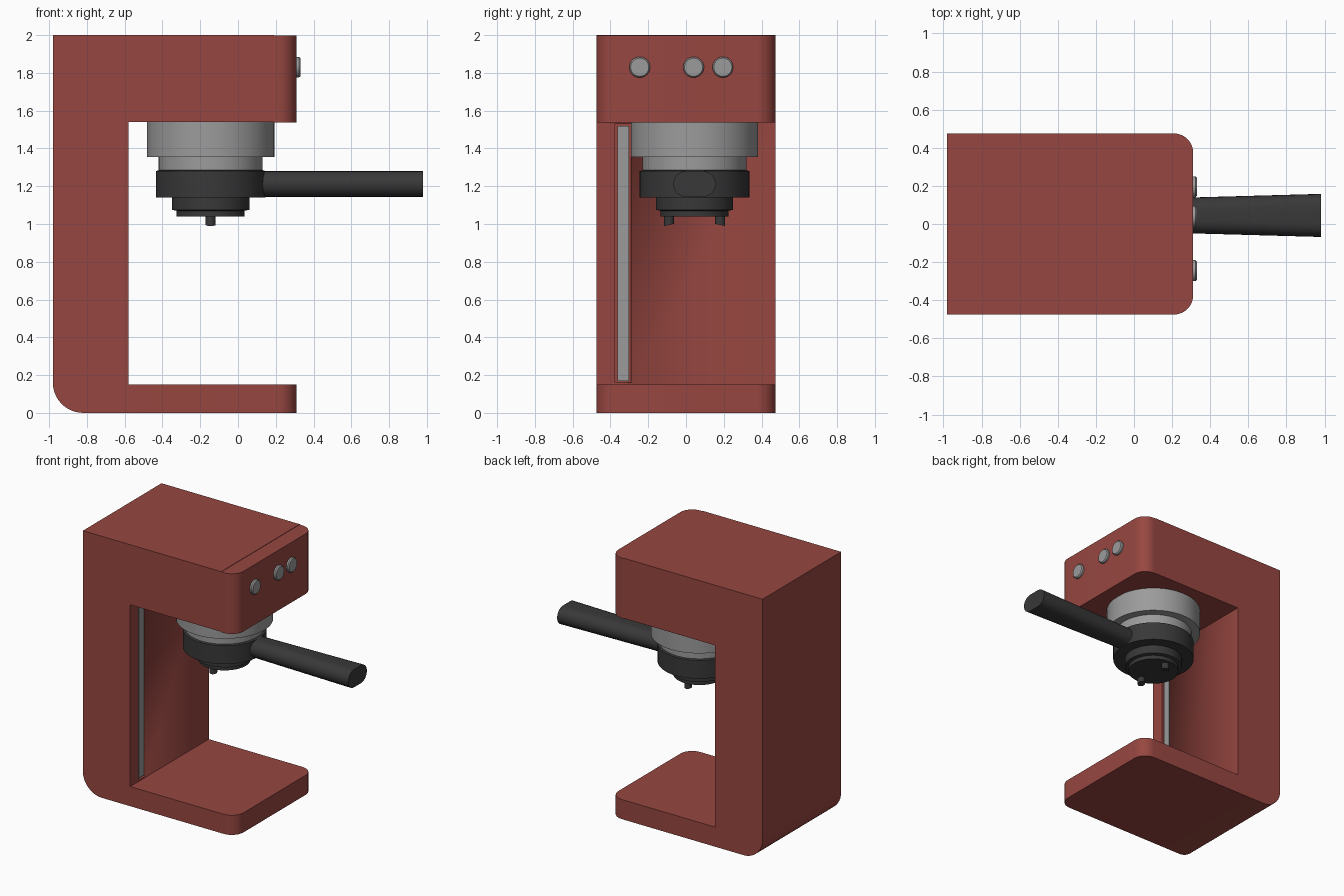
import bpy, bmesh, math
from mathutils import Vector

cube = bpy.data.objects.get("Cube")
if cube:
    bpy.data.objects.remove(cube, do_unlink=True)


def material(name, rgb):
    m = bpy.data.materials.new(name)
    m.use_nodes = True
    m.diffuse_color = (*rgb, 1)
    m.node_tree.nodes["Principled BSDF"].inputs["Base Color"].default_value = (*rgb, 1)
    return m


RED = material("red_enamel", (0.31, 0.062, 0.052))
GREY = material("brushed_steel", (0.33, 0.33, 0.33))
DARK = material("black_plastic", (0.04, 0.04, 0.04))
HALF = 0.475           # half width of the machine
GX, GY = -0.145, 0.045  # brew group axis


def finish(name, bm, mat):
    bmesh.ops.recalc_face_normals(bm, faces=bm.faces)
    mesh = bpy.data.meshes.new(name)
    bm.to_mesh(mesh)
    bm.free()
    mesh.materials.append(mat)
    ob = bpy.data.objects.new(name, mesh)
    bpy.context.collection.objects.link(ob)
    bpy.ops.object.select_all(action='DESELECT')
    ob.select_set(True)
    bpy.context.view_layer.objects.active = ob
    bpy.ops.object.shade_smooth_by_angle(angle=math.radians(35))
    return ob


def box(name, lo, hi, mat, radius=0, corner=None):
    """Box with the edges picked by corner(midpoint) rounded."""
    bm = bmesh.new()
    bmesh.ops.create_cube(bm, size=1)
    for v in bm.verts:
        v.co = Vector([(a + b) / 2 + c * (b - a) for a, b, c in zip(lo, hi, v.co)])
    if radius:
        edges = [e for e in bm.edges if corner((e.verts[0].co + e.verts[1].co) / 2)]
        bmesh.ops.bevel(bm, geom=edges, offset=radius, segments=10,
                        profile=0.5, affect='EDGES')
    return finish(name, bm, mat)


def lathe(name, profile, centre, mat, axis='Z', steps=64):
    """Solid of revolution from (radius, height) points."""
    bm = bmesh.new()
    rings = []
    for r, h in profile:
        ring = []
        for i in range(steps):
            a = math.tau * i / steps
            c, s = r * math.cos(a), r * math.sin(a)
            co = Vector((c, s, h)) if axis == 'Z' else Vector((h, c, s))
            ring.append(bm.verts.new(co + Vector(centre)))
        rings.append(ring)
    for a, b in zip(rings, rings[1:]):
        for i in range(steps):
            j = (i + 1) % steps
            bm.faces.new((a[i], a[j], b[j], b[i]))
    bm.faces.new(rings[0])
    bm.faces.new(rings[-1])
    return finish(name, bm, mat)


# Column with rounded lower back edge
column = box("column", (-0.98, -HALF, 0), (-0.58, HALF, 1.54), RED, 0.16,
             lambda m: m.x < -0.9 and m.z < 0.01 and abs(m.y) < 0.01)

# Channel in the column face holding the level gauge
cutter = box("gauge_cutter", (-0.61, -0.375, 0.16), (-0.5, -0.29, 1.53), RED)
cutter.hide_render = True
cutter.hide_viewport = True
cut = column.modifiers.new("gauge_channel", 'BOOLEAN')
cut.operation = 'DIFFERENCE'
cut.object = cutter
cut.solver = 'EXACT'
box("level_gauge", (-0.612, -0.362, 0.17), (-0.585, -0.303, 1.52), GREY)

# Head, lid and rounded front panel
box("head", (-0.98, -HALF, 1.54), (0.19, HALF, 1.73), RED)
box("lid", (-0.98, -HALF, 1.73), (0.19, HALF, 2.0), RED)
front_corner = lambda m: m.x > 0.3 and abs(m.y) > 0.4
box("front_panel", (0.19, -HALF, 1.537), (0.31, HALF, 1.997), RED, 0.1, front_corner)

# Drip tray base
box("drip_base", (-0.58, -HALF, 0), (0.31, HALF, 0.15), RED, 0.1, front_corner)

# Buttons
for i, y in enumerate((-0.245, 0.04, 0.195)):
    lathe(f"button_{i + 1}", [(0.055, -0.01), (0.055, 0.012), (0.048, 0.02)],
          (0.31, y, 1.83), GREY, 'X', 32)

# Brew group
lathe("brew_group", [(0.337, 1.55), (0.337, 1.355), (0.275, 1.355), (0.275, 1.27)],
      (GX, GY, 0), GREY)

# Filter holder: ring and stepped basket
lathe("filter_holder", [(0.275, 1.285), (0.29, 1.28), (0.29, 1.14), (0.205, 1.14),
                        (0.205, 1.075), (0.18, 1.07), (0.18, 1.04)],
      (GX, GY, 0), DARK)

# Twin spouts with slanted tips
for side, label in ((-1, "right"), (1, "left")):
    spout = lathe(f"{label}_spout", [(0.027, 1.05), (0.027, 0.995)],
                  (GX, GY + side * 0.135, 0), DARK, steps=24)
    for v in spout.data.vertices:
        if v.co.z < 1:
            v.co.z -= 0.2 * side * (v.co.y - GY - side * 0.135)

# Handle: stadium section widening towards the end
bm = bmesh.new()
rings = []
for x, half in ((0.08, 0.088), (0.98, 0.113)):
    ring = []
    for side in (1, -1):
        for i in range(13):
            a = math.pi * (i / 12 - 0.5)
            y = side * (half - 0.068 + 0.068 * math.cos(a))
            ring.append(bm.verts.new((x, GY + y, 1.212 + side * 0.068 * math.sin(a))))
    rings.append(ring)
    bm.faces.new(ring)
for i in range(len(rings[0])):
    j = (i + 1) % len(rings[0])
    bm.faces.new((rings[0][i], rings[0][j], rings[1][j], rings[1][i]))
finish("handle", bm, DARK)
